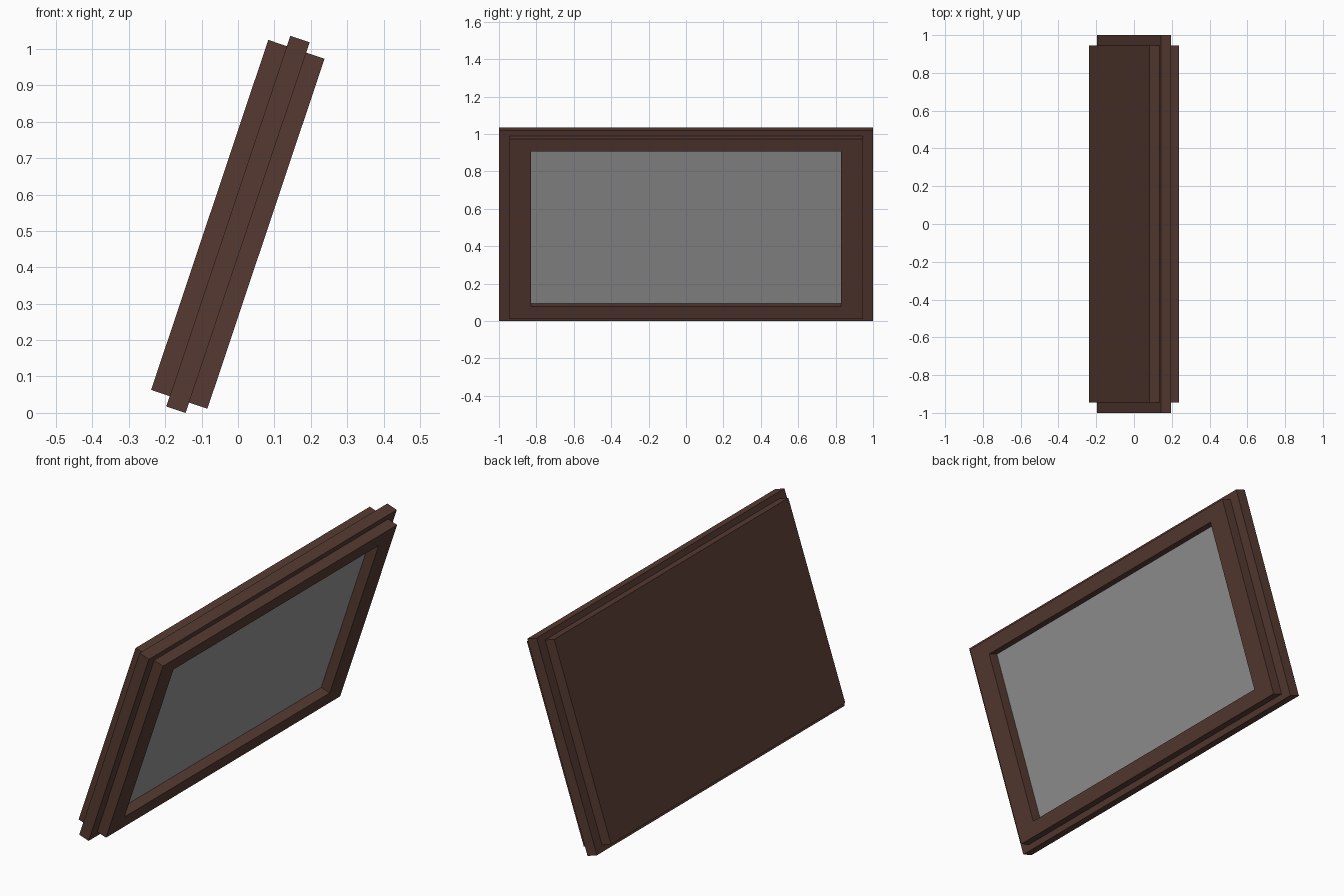
import bpy, bmesh, math
from mathutils import Matrix

if "Cube" in bpy.data.objects:
    bpy.data.objects.remove(bpy.data.objects["Cube"])

TILT = math.radians(18.5)
PLACE = Matrix.Translation((0, 0, 0.518)) @ Matrix.Rotation(TILT, 4, 'Y')


def material(name, rgb):
    m = bpy.data.materials.new(name)
    m.diffuse_color = (*rgb, 1)
    m.use_nodes = True
    m.node_tree.nodes["Principled BSDF"].inputs["Base Color"].default_value = m.diffuse_color
    return m


brown = material("dark brown", (0.093, 0.042, 0.032))
grey = material("screen grey", (0.305, 0.305, 0.305))


def finish(name, bm, mat):
    bmesh.ops.recalc_face_normals(bm, faces=bm.faces)
    me = bpy.data.meshes.new(name)
    bm.to_mesh(me)
    bm.free()
    me.materials.append(mat)
    ob = bpy.data.objects.new(name, me)
    ob.matrix_world = PLACE
    bpy.context.collection.objects.link(ob)
    return ob


def slab(name, x0, x1, hy, hz, mat):
    bm = bmesh.new()
    bmesh.ops.create_cube(bm, size=1)
    for v in bm.verts:
        v.co = ((x0 + x1) / 2 + v.co.x * (x1 - x0), v.co.y * 2 * hy, v.co.z * 2 * hz)
    return finish(name, bm, mat)


def ring(name, x0, x1, outer, inner, mat):
    # rectangular frame swept around four loops
    bm = bmesh.new()
    corners = [(-1, -1), (1, -1), (1, 1), (-1, 1)]
    loops = [[bm.verts.new((x, a * h[0], b * h[1])) for a, b in corners]
             for x, h in ((x0, outer), (x1, outer), (x1, inner), (x0, inner))]
    for i in range(4):
        p, q = loops[i], loops[(i + 1) % 4]
        for j in range(4):
            k = (j + 1) % 4
            bm.faces.new((p[j], p[k], q[k], q[j]))
    return finish(name, bm, mat)


# casing: back panel, wider middle rim, open front frame
slab("back_panel", -0.082, -0.028, 0.945, 0.507, brown)
slab("middle_rim", -0.028, 0.028, 1.0, 0.537, brown)
ring("front_frame", 0.028, 0.081, (0.945, 0.507), (0.828, 0.436), brown)
# recessed screen
slab("screen", 0.026, 0.03, 0.828, 0.436, grey)
